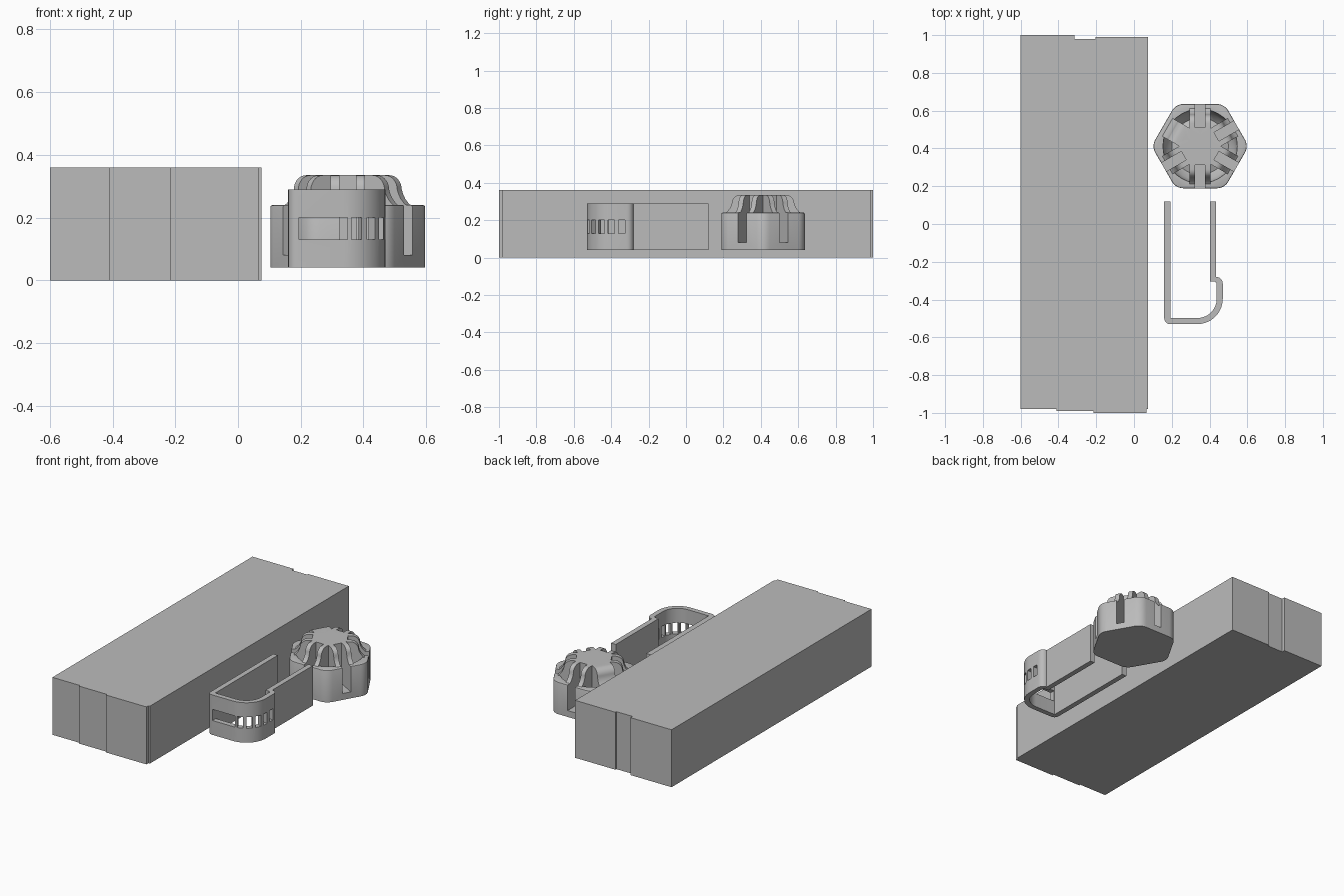
import bpy, bmesh, math
from mathutils import Matrix, Vector

if "Cube" in bpy.data.objects:
    bpy.data.objects.remove(bpy.data.objects["Cube"])

grey = bpy.data.materials.new("plain grey")
grey.diffuse_color = (0.5, 0.5, 0.5, 1)
grey.use_nodes = True
grey.node_tree.nodes["Principled BSDF"].inputs["Base Color"].default_value = grey.diffuse_color


def prism(name, pts, z0, z1, matrix=None):
    """Extrude a closed outline from z0 to z1."""
    bm = bmesh.new()
    face = bm.faces.new([bm.verts.new((x, y, z0)) for x, y in pts])
    ext = bmesh.ops.extrude_face_region(bm, geom=[face])
    top = [v for v in ext["geom"] if isinstance(v, bmesh.types.BMVert)]
    bmesh.ops.translate(bm, verts=top, vec=(0, 0, z1 - z0))
    if matrix:
        bm.transform(matrix)
    bmesh.ops.recalc_face_normals(bm, faces=bm.faces)
    me = bpy.data.meshes.new(name)
    bm.to_mesh(me)
    bm.free()
    me.materials.append(grey)
    ob = bpy.data.objects.new(name, me)
    bpy.context.collection.objects.link(ob)
    return ob


def box(x0, x1, y0, y1, z0, z1, matrix=None):
    return prism("cutter", [(x0, y0), (x1, y0), (x1, y1), (x0, y1)], z0, z1, matrix)


def boolean(ob, other, op):
    """Apply a boolean and remove the helper."""
    mod = ob.modifiers.new("bool", "BOOLEAN")
    mod.operation, mod.object, mod.solver = op, other, "EXACT"
    bpy.context.view_layer.update()
    deps = bpy.context.evaluated_depsgraph_get()
    me = bpy.data.meshes.new_from_object(ob.evaluated_get(deps))
    ob.modifiers.clear()
    ob.data = me
    bpy.data.objects.remove(other)


def arc(cx, cy, r, a0, a1, n=8):
    return [(cx + r * math.cos(math.radians(a0 + (a1 - a0) * i / n)),
             cy + r * math.sin(math.radians(a0 + (a1 - a0) * i / n))) for i in range(n + 1)]


def smooth(ob):
    bpy.ops.object.select_all(action="DESELECT")
    ob.select_set(True)
    bpy.context.view_layer.objects.active = ob
    bpy.ops.object.shade_smooth_by_angle(angle=math.radians(30))


# Long block with shallow steps on both ends
prism("long_block", [(-.6, 1), (-.315, 1), (-.315, .98), (-.205, .98), (-.205, .99),
                     (.075, .99), (.075, -.98), (.065, -.98), (.065, -1), (-.215, -1),
                     (-.215, -.99), (-.41, -.99), (-.41, -.98), (-.6, -.98)], 0, .36)

# Hook-shaped clip
outline = ([(.16, .12)] + arc(.19, -.5, .03, 180, 270, 5) + arc(.335, -.395, .135, -90, 0, 14)
           + arc(.435, -.315, .035, 0, 90, 6) + [(.435, .12), (.403, .12), (.403, -.305)]
           + [(.43, -.305), (.438, -.315)] + arc(.335, -.395, .103, 0, -90, 14)
           + [(.192, -.498), (.192, .12)])
clip = prism("clip", outline, .04, .29)

# Front window and the row of slots round the bend
boolean(clip, box(.195, .35, -.6, -.47, .13, .2), "DIFFERENCE")
boolean(clip, box(.42, .5, -.36, -.325, .13, .2), "DIFFERENCE")
for ang in (-2, -25, -48, -71):
    m = Matrix.Translation((.335, -.395, 0)) @ Matrix.Rotation(math.radians(ang), 4, "Z")
    boolean(clip, box(.08, .16, -.017, .017, .13, .2, m), "DIFFERENCE")
smooth(clip)

# Six-sided knob body with rounded corners
centre = Matrix.Translation((.35, .412, 0))


def hexagon(apothem, r):
    pts = []
    for k in range(6):
        a = 60 * k
        d = (apothem - r) / math.cos(math.radians(30))
        pts += arc(d * math.cos(math.radians(a)), d * math.sin(math.radians(a)), r, a - 30, a + 30, 6)
    return pts


knob = prism("knob", hexagon(.223, .07), .04, .24, centre)
bm = bmesh.new()
bm.from_mesh(knob.data)
rim = [e for e in bm.edges if all(v.co.z > .239 for v in e.verts)]
bmesh.ops.bevel(bm, geom=rim, offset=.006, segments=2, affect="EDGES", profile=.5)
bm.to_mesh(knob.data)
bm.free()

# Ring-shaped hollow inside the rim, revolved around the knob axis
bm = bmesh.new()
path = [(.06, .3), (.07, .22), (.1, .15), (.15, .13), (.18, .16), (.195, .21), (.2, .3)]
verts = [bm.verts.new((r, 0, z)) for r, z in path]
edges = [bm.edges.new((verts[i], verts[(i + 1) % len(verts)])) for i in range(len(verts))]
bmesh.ops.spin(bm, geom=verts + edges, cent=(0, 0, 0), axis=(0, 0, 1), angle=math.tau,
               steps=36, use_merge=True)
bmesh.ops.remove_doubles(bm, verts=bm.verts, dist=1e-5)
bm.transform(centre)
bmesh.ops.recalc_face_normals(bm, faces=bm.faces)
me = bpy.data.meshes.new("hollow")
bm.to_mesh(me)
bm.free()
hollow = bpy.data.objects.new("hollow", me)
bpy.context.collection.objects.link(hollow)
boolean(knob, hollow, "DIFFERENCE")

# Three crossing curved bars make six arms
half = ([(.205, .1), (.205, .236), (.192, .246), (.18, .26), (.172, .275), (.167, .29)]
        + arc(.122, .29, .045, 10, 90, 6))
profile = half + [(-x, z) for x, z in reversed(half)]
for k in range(3):
    m = centre @ Matrix.Rotation(math.radians(30 + 60 * k), 4, "Z") @ Matrix.Rotation(math.pi / 2, 4, "X")
    boolean(knob, prism("arm", profile, -.055, .055, m), "UNION")

# Slot through the middle of each arm and side
for k in range(6):
    m = centre @ Matrix.Rotation(math.radians(30 + 60 * k), 4, "Z")
    boolean(knob, box(.1, .3, -.026, .026, .08, .4, m), "DIFFERENCE")
smooth(knob)
